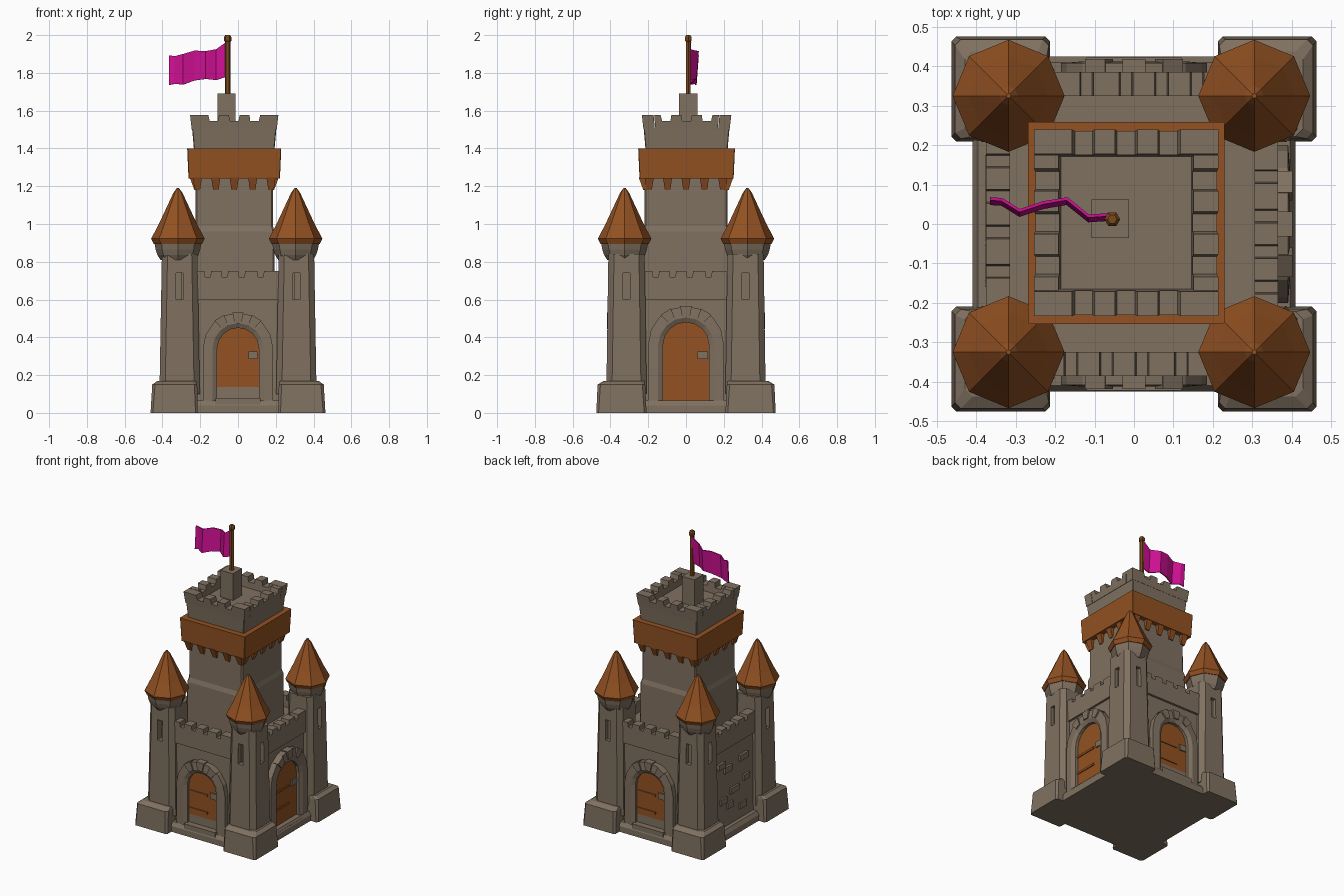
import bpy, bmesh, math
from mathutils import Matrix, Vector

if "Cube" in bpy.data.objects:
    bpy.data.objects.remove(bpy.data.objects["Cube"])


def material(name, rgb):
    m = bpy.data.materials.new(name)
    m.diffuse_color = (*rgb, 1)
    m.use_nodes = True
    m.node_tree.nodes["Principled BSDF"].inputs["Base Color"].default_value = m.diffuse_color
    return m


STONE = material("stone", (0.215, 0.165, 0.118))
ORANGE = material("orange wood", (0.29, 0.083, 0.016))
POLE = material("brown wood", (0.19, 0.065, 0.012))
PINK = material("magenta cloth", (0.62, 0.005, 0.29))


def finish(name, bm, mat):
    bmesh.ops.recalc_face_normals(bm, faces=bm.faces)
    me = bpy.data.meshes.new(name)
    bm.to_mesh(me)
    bm.free()
    ob = bpy.data.objects.new(name, me)
    if mat:
        me.materials.append(mat)
    bpy.context.collection.objects.link(ob)
    return ob


def add_box(bm, x0, x1, y0, y1, z0, z1):
    m = Matrix.Translation(((x0 + x1) / 2, (y0 + y1) / 2, (z0 + z1) / 2))
    m = m @ Matrix.Diagonal((x1 - x0, y1 - y0, z1 - z0, 1))
    bmesh.ops.create_cube(bm, size=1, matrix=m)


def add_loft(bm, rings):
    rows = [[bm.verts.new(p) for p in r] for r in rings]
    n = len(rows[0])
    for a, b in zip(rows, rows[1:]):
        for i in range(n):
            bm.faces.new((a[i], a[(i + 1) % n], b[(i + 1) % n], b[i]))
    bm.faces.new(rows[0][::-1])
    bm.faces.new(rows[-1])


def cut_square(cx, cy, z, hx, hy, c):
    pts = [(hx, -hy + c), (hx, hy - c), (hx - c, hy), (-hx + c, hy),
           (-hx, hy - c), (-hx, -hy + c), (-hx + c, -hy), (hx - c, -hy)]
    return [(cx + x, cy + y, z) for x, y in pts]


def polygon(cx, cy, z, r, n=8):
    return [(cx + r * math.cos(math.tau * i / n), cy + r * math.sin(math.tau * i / n), z) for i in range(n)]


def loft(name, rings, mat):
    bm = bmesh.new()
    add_loft(bm, rings)
    return finish(name, bm, mat)


def turn(bm, side, centre=(0, 0)):
    """Local parts face -y; side 0 front, 1 right, 2 back, 3 left."""
    m = Matrix.Translation((*centre, 0)) @ Matrix.Rotation(side * math.pi / 2, 4, 'Z')
    bmesh.ops.transform(bm, matrix=m, verts=bm.verts)


def parapet(name, side, centre, half, dist, thick, z0, z1, notches, w, depth, flare=0):
    """Wall strip with notches along the top, extruded through its thickness."""
    prof = [(half, z0), (half, z1)]
    for u in sorted(notches, reverse=True):
        prof += [(u + w / 2, z1), (u + w * .4, z1 - depth), (u - w * .4, z1 - depth), (u - w / 2, z1)]
    prof += [(-half, z1), (-half, z0)]
    bm = bmesh.new()
    add_loft(bm, [[(u, y, z) for u, z in prof] for y in (-dist, -dist + thick)])
    for v in bm.verts:
        k = 1 + flare * (v.co.z - z0)
        v.co.x *= k
        v.co.y *= k
    turn(bm, side, centre)
    return finish(name, bm, STONE)


def arch(r, spring, z0, n=8):
    mid = [(r * math.cos(math.pi * i / n), spring + r * math.sin(math.pi * i / n)) for i in range(n + 1)]
    return [(r, z0)] + mid + [(-r, z0)]


def gate(side, dist, ro, so, ri, si, z0):
    # stone arch with a sloped inner lip
    bm = bmesh.new()
    outer, inner, lip = arch(ro, so, 0), arch(ri, si, 0), arch(ri + .025, si, 0)
    layers = [(outer, dist - .02), (outer, dist + .036), (lip, dist + .04), (inner, dist + .026), (inner, dist - .02)]
    rows = [[bm.verts.new((u, -d, z)) for u, z in path] for path, d in layers]
    for a, b in zip(rows, rows[1:]):
        for i in range(len(a) - 1):
            bm.faces.new((a[i], a[i + 1], b[i + 1], b[i]))
    # raised keystones
    for deg in (58, 90, 122):
        ring = []
        for r, da in ((ro - .055, 8), (ro - .055, -8), (ro + .004, -9), (ro + .004, 9)):
            t = math.radians(deg + da)
            ring.append((r * math.cos(t), so + r * math.sin(t)))
        add_loft(bm, [[(u, -d, z) for u, z in ring] for d in (dist, dist + .047)])
    # sill
    add_box(bm, -ri - .01, ri + .01, -dist - .05, -dist, 0, z0)
    turn(bm, side)
    finish("gate_arch", bm, STONE)
    # door leaf, straps and latch
    bm = bmesh.new()
    add_loft(bm, [[(u, -d, z) for u, z in arch(ri + .005, si, z0 - .01)] for d in (dist - .01, dist + .006)])
    for z in (.17, .29):
        add_box(bm, -ri, ri * .3, -dist - .012, -dist, z, z + .014)
    turn(bm, side)
    finish("door", bm, ORANGE)
    bm = bmesh.new()
    add_box(bm, ri * .5, ri * .95, -dist - .014, -dist, .285, .325)
    turn(bm, side)
    finish("door_latch", bm, STONE)


# Curtain wall body and plinth
loft("plinth", [cut_square(0, 0, z, hx, hy, .01) for z, hx, hy in
                ((0, .41, .425), (.04, .41, .425), (.065, .395, .41))], STONE)
loft("curtain_wall", [cut_square(-.005, 0, z, hx, hy, .01) for z, hx, hy in
                      ((.02, .365, .38), (.60, .355, .37), (.67, .355, .37))], STONE)
for s, d in enumerate((.385, .365, .385, .375)):
    parapet("wall_parapet", s, (0, 0), .30, d, .06, .60, .75, (-.16, -.07, .02, .12), .035, .03)

# Gates on three sides
gate(0, .372, .185, .345, .11, .34, .08)
gate(1, .355, .20, .365, .122, .358, .05)
gate(2, .372, .185, .345, .11, .34, .08)

# Loose bricks on the left wall
bm = bmesh.new()
for u, z, w in ((-.14, .50, .07), (-.07, .455, .08), (.1, .48, .09), (.13, .33, .06),
                (.0, .29, .09), (-.12, .25, .07), (-.05, .20, .06), (.09, .15, .08)):
    add_box(bm, u - w / 2, u + w / 2, -.378, -.34, z - .02, z + .02)
turn(bm, 3)
finish("wall_bricks", bm, STONE)

# Corner towers
for sx in (-1, 1):
    for sy in (-1, 1):
        bx, by = sx * .338, sy * .342
        cx, cy = sx * .309, sy * .315
        rx, ry = (-.318 if sx < 0 else .305), sy * .325
        loft("tower_base", [cut_square(bx, by, 0, .125, .133, .012), cut_square(bx - sx * .003, by, .15, .119, .126, .015),
                            cut_square(bx - sx * .012, by - sy * .012, .168, .103, .108, .02)], STONE)
        shaft = loft("tower_shaft", [cut_square(cx, cy, .1, .107, .107, .03), cut_square(cx, cy, .5, .1, .101, .03),
                                     cut_square(cx, cy, .84, .094, .096, .03)], STONE)
        bm = bmesh.new()
        yo, xo = cy + sy * .1, cx + sx * .1
        add_box(bm, cx - .018, cx + .018, yo - .028, yo + .05, .60, .74)
        add_box(bm, xo - .028, xo + .05, cy - .018, cy + .018, .60, .74)
        cutter = finish("slit_cutter", bm, None)
        cutter.hide_render = True
        cutter.hide_set(True)
        mod = shaft.modifiers.new("slits", 'BOOLEAN')
        mod.object, mod.operation, mod.solver = cutter, 'DIFFERENCE', 'EXACT'
        loft("tower_collar", [polygon(rx, ry, z, r) for z, r in
                              ((.81, .092), (.835, .108), (.865, .118), (.915, .127))], STONE)
        loft("tower_roof", [polygon(rx, ry, z, r) for z, r in
                            ((.895, .128), (.922, .142), (1.0, .101), (1.165, .024), (1.19, .006))], ORANGE)

# Keep
KX, KY = -.02, .0
loft("keep", [cut_square(KX, KY, z, hx, hy, .008) for z, hx, hy in
              ((.6, .215, .232), (.96, .213, .23), (.99, .205, .22), (1.3, .205, .218))], STONE)
loft("wood_band", [cut_square(KX, KY + .003, z, h, h + .007, .003) for z, h in ((1.24, .242), (1.40, .249))], ORANGE)
loft("keep_crown", [cut_square(KX, KY + .003, z, h, h + .004, .004) for z, h in ((1.38, .212), (1.505, .223))], STONE)
for s in range(4):
    parapet("crown_parapet", s, (KX, KY + .003), .225 if s % 2 == 0 else .165,
            .228 if s % 2 == 0 else .225, .06, 1.50, 1.578, (-.105, .0, .105), .055, .032, .5)
    # wooden brackets under the band
    bm = bmesh.new()
    d = .218 if s % 2 == 0 else .203
    for i in range(5):
        u = -.195 + .0975 * i
        prof = [(-d + .01, 1.18), (-d - .008, 1.18), (-d - .032, 1.245), (-d + .01, 1.245)]
        add_loft(bm, [[(u + w * (.6 if z < 1.2 else 1), y, z) for y, z in prof] for w in (-.024, .024)])
    turn(bm, s, (KX, KY))
    finish("band_brackets", bm, ORANGE)

# Flag block, pole and flag
bm = bmesh.new()
add_box(bm, -.108, -.013, -.036, .062, 1.48, 1.69)
finish("flag_block", bm, STONE)
loft("flag_pole", [polygon(-.055, .012, z, r, 6) for z, r in
                   ((1.66, .015), (1.965, .015), (1.97, .02), (1.99, .02), (2.0, .012))], POLE)
bm = bmesh.new()
path = [(-.06, .012, 1.78, 1.965), (-.115, .008, 1.762, 1.925), (-.17, .052, 1.768, 1.915),
        (-.23, .042, 1.76, 1.918), (-.29, .022, 1.738, 1.90), (-.335, .05, 1.742, 1.888), (-.365, .052, 1.735, 1.893)]
cols = [[bm.verts.new((x, y + .012 * k, z0 + (z1 - z0) * k)) for k in (0, .5, 1)] for x, y, z0, z1 in path]
for a, b in zip(cols, cols[1:]):
    for i in range(2):
        bm.faces.new((a[i], a[i + 1], b[i + 1], b[i]))
flag = finish("flag", bm, PINK)
sol = flag.modifiers.new("thickness", 'SOLIDIFY')
sol.thickness, sol.offset = .008, 0
